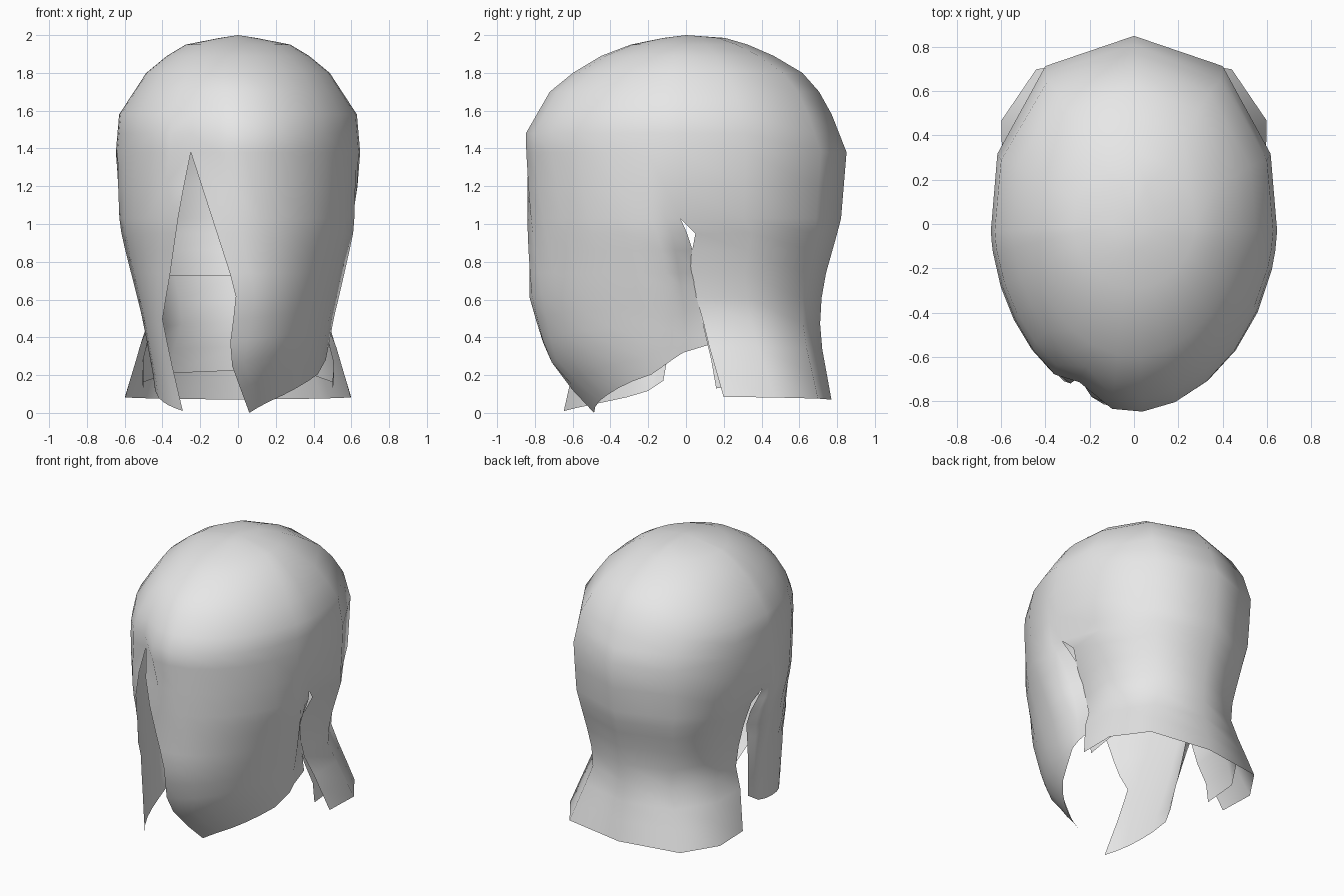
import bpy, bmesh, math

if "Cube" in bpy.data.objects:
    bpy.data.objects.remove(bpy.data.objects["Cube"])

# Silhouette profiles: (z, size) from crown to tips
HALF_FRONT = [(2, 0), (1.96, .26), (1.84, .46), (1.58, .63), (1.35, .65), (1, .635), (.5, .51), (.2, .455), (0, .43)]
HALF_BACK = HALF_FRONT[:7] + [(.08, .635)]
REACH_RIGHT = [(2, 0), (1.97, .24), (1.89, .45), (1.74, .7), (1.48, .85), (.61, .83), (.3, .74), (0, .51)]
REACH_LEFT = REACH_RIGHT[:6] + [(0, .77)]
REACH_BACK = [(2, 0), (1.99, .19), (1.94, .36), (1.83, .59), (1.66, .74), (1.38, .85), (1.02, .82),
              (.7, .73), (.55, .71), (.4, .71), (.07, .77)]
# Edges of the parting (x) and of the side slits (y)
PART = {'right': [(1.38, -.25), (.73, -.04), (.61, -.01), (.3, -.05), (0, .06)],
        'left': [(1.38, .25), (1.08, .31), (.73, .36), (.5, .40), (.3, .36), (0, .29)]}
SLIT = {'right': [(1.03, -.03), (1, -.01), (.86, .035), (.6, .08), (.36, .12), (0, .12)],
        'left': [(1.03, -.03), (.86, .01), (.5, -.06), (.17, -.12)],
        'back': [(1.03, -.03), (.95, .05), (.74, .01), (.57, .07), (.36, .12), (.08, .2)]}
# Inward curl of the hair along the side slits
CURL_TOP = [(1.25, 0), (1.03, .07), (.95, .1)]
CURL = {'right': CURL_TOP + [(.74, .2), (.5, .13), (.36, .08), (0, .05)],
        'left': CURL_TOP + [(.74, .17), (.5, .11), (.17, .08)],
        'back': CURL_TOP + [(.74, .18), (.57, .13), (.36, .06), (.08, .06)]}
# Outline exponents at the front and back halves
ROUND = {'right': [(0, 1.4), (.4, 1.88)], 'left': [(0, 2.6), (.8, 1.88)], 'back': [(0, 1.88)]}
ROUND_BACK = [(.07, 3.5), (.5, 2.4), (1.03, 2.3), (1.7, 2.3), (2, 2)]
ROWS = [2, 1.985, 1.95, 1.89, 1.8, 1.7, 1.58, 1.48, 1.38, 1.2, 1.03, .95, .86, .74]


def lerp(table, t):
    """Piecewise linear lookup, clamped at both ends."""
    pts = sorted(table)
    if t <= pts[0][0]:
        return pts[0][1]
    for (t0, v0), (t1, v1) in zip(pts, pts[1:]):
        if t <= t1:
            return v0 + (v1 - v0) * (t - t0) / (t1 - t0)
    return pts[-1][1]


def spow(v, e):
    return math.copysign(abs(v) ** e, v)


def shape(kind, z, rear):
    """Half width, reach and roundness of one half of the outline."""
    half = lerp(HALF_BACK if kind == 'back' else HALF_FRONT, z)
    if rear:
        return half, lerp(REACH_BACK, z), lerp(ROUND_BACK, z)
    return half, lerp(REACH_LEFT if kind == 'left' else REACH_RIGHT, z), lerp(ROUND[kind], z)


def point(kind, u, z):
    a0, a1 = span(kind, z)
    ang = a0 + (a1 - a0) * u
    c, s = math.cos(ang), math.sin(ang)
    half, reach, n = shape(kind, z, s > 0)
    x, y = half * spow(c, 2 / n), reach * spow(s, 2 / n)
    # curl towards the slit
    gap = min(u, 1 - u) if kind == 'back' else 1 - u
    x *= 1 - lerp(CURL[kind], z) * max(0, 1 - gap / .115)
    # dent at the top of the parting
    if kind != 'back':
        mid = part_angle(kind, 1.38)
        dent = lerp([(1.1, 0), (1.38, .1), (1.75, 0)], z)
        y *= 1 - dent * math.exp(-((ang - mid) / .12) ** 2)
    return (-x if kind == 'left' else x, y, z)


def slit_angle(kind, z):
    z = min(z, 1.03)
    y = lerp(SLIT[kind], z)
    _, reach, n = shape(kind, z, y > 0)
    return math.asin(spow(y / reach, n / 2))


def part_angle(kind, z):
    z = min(z, 1.38)
    half, _, n = shape(kind, z, False)
    return -math.acos(spow(lerp(PART[kind], z) / half, n / 2))


def span(kind, z):
    end = slit_angle(kind, z)
    return (end, math.pi - end) if kind == 'back' else (part_angle(kind, z), end)


def add_sheet(bm, kind, cols, rows, bottom, steps, scale=None):
    """Grid of quads following the outline down to an uneven hem."""
    grid = []
    for i in range(len(rows) + steps):
        line = []
        for u in cols:
            z = rows[min(i, len(rows) - 1)]
            if i >= len(rows):
                z += (lerp(bottom, u) - z) * (i - len(rows) + 1) / steps
            x, y, z = point(kind, u, z)
            k = lerp(scale, z) if scale else 1
            line.append(bm.verts.new((x * k, y * k, z)))
        grid.append(line)
    for r0, r1 in zip(grid, grid[1:]):
        for j in range(len(cols) - 1):
            bm.faces.new((r0[j], r0[j + 1], r1[j + 1], r1[j]))


def lock_columns(n):
    """Even columns with a closer pair along the slit."""
    return [j * .885 / n for j in range(n + 1)] + [.94, 1]


def finish(bm, name, mat):
    bmesh.ops.remove_doubles(bm, verts=bm.verts, dist=.0005)
    bmesh.ops.recalc_face_normals(bm, faces=bm.faces)
    # make the outside of the shell the front side
    if sum(f.normal.y * f.calc_center_median().y + f.normal.x * f.calc_center_median().x for f in bm.faces) < 0:
        bmesh.ops.reverse_faces(bm, faces=bm.faces)
    for f in bm.faces:
        f.smooth = True
    me = bpy.data.meshes.new(name)
    bm.to_mesh(me)
    bm.free()
    me.materials.append(mat)
    bpy.context.collection.objects.link(bpy.data.objects.new(name, me))


grey = bpy.data.materials.new("light_grey")
grey.diffuse_color = (.8, .8, .8, 1)
grey.use_nodes = True
grey.node_tree.nodes["Principled BSDF"].inputs["Base Color"].default_value = grey.diffuse_color
BACK_COLS = [0, .115, .31, .5, .69, .885, 1]

# Outer hair: two front locks and the back, joined over the crown
bm = bmesh.new()
add_sheet(bm, 'right', lock_columns(7), ROWS, [(0, 0), (.4, .1), (.78, .21), (1, .36)], 6)
add_sheet(bm, 'left', lock_columns(5), ROWS, [(0, .01), (.44, .05), (.85, .1), (1, .17)], 6)
add_sheet(bm, 'back', BACK_COLS, ROWS, [(0, .085), (.5, .07), (1, .085)], 5)
finish(bm, "hair_shell", grey)

# Inner layer at the nape
bm = bmesh.new()
add_sheet(bm, 'back', BACK_COLS, [.73], [(0, .13), (.115, .16), (.31, .21), (.5, .225), (.69, .21), (.885, .16), (1, .13)],
          4, [(.13, .86), (.22, .93), (.73, .975)])
finish(bm, "nape_layer", grey)
